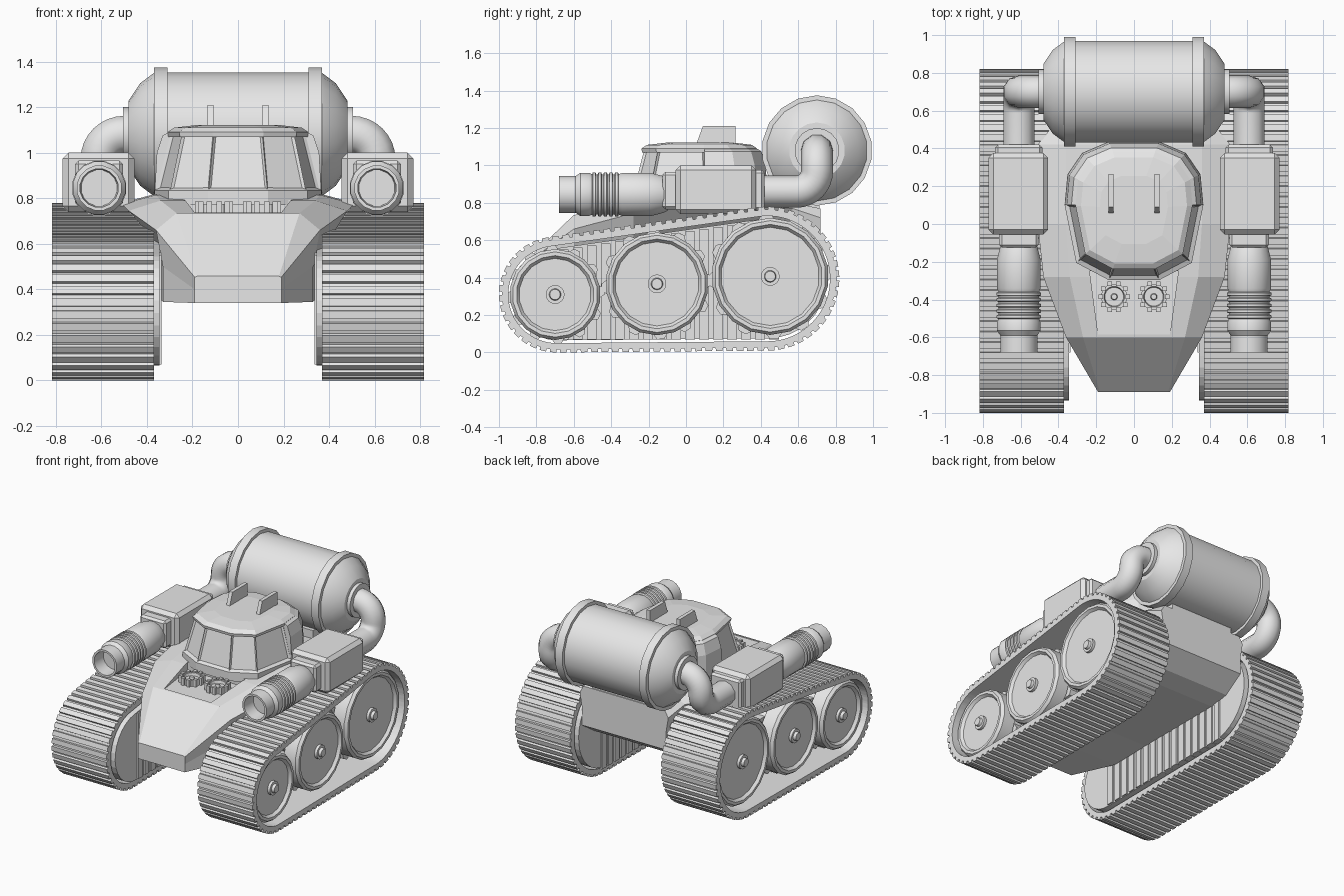
import bpy, bmesh
from math import sin, cos, pi, radians, acos, atan2, hypot
from mathutils import Vector

cube = bpy.data.objects.get("Cube")
if cube:
    bpy.data.objects.remove(cube, do_unlink=True)

grey = bpy.data.materials.new("plain_grey")
grey.use_nodes = True
grey.diffuse_color = (0.8, 0.8, 0.8, 1)
grey.node_tree.nodes["Principled BSDF"].inputs["Base Color"].default_value = (0.8, 0.8, 0.8, 1)


def finish(name, bm, mirror=False, smooth=0):
    """Turn a bmesh into an object, optionally mirrored across x."""
    bmesh.ops.recalc_face_normals(bm, faces=bm.faces)
    if smooth:
        for f in bm.faces:
            f.smooth = True
        for e in bm.edges:
            e.smooth = e.calc_face_angle(0) < radians(smooth)
    mesh = bpy.data.meshes.new(name)
    bm.to_mesh(mesh)
    bm.free()
    mesh.materials.append(grey)
    ob = bpy.data.objects.new(name, mesh)
    bpy.context.collection.objects.link(ob)
    if mirror:
        ob.modifiers.new("Mirror", 'MIRROR')
    return ob


def loft(bm, rings, caps=True, loop=False):
    """Skin closed rings of points one after another."""
    vs = [[bm.verts.new(p) for p in r] for r in rings]
    pairs = list(zip(vs, vs[1:])) + ([(vs[-1], vs[0])] if loop else [])
    for a, b in pairs:
        for i in range(len(a)):
            j = (i + 1) % len(a)
            bm.faces.new((a[i], a[j], b[j], b[i]))
    if caps and not loop:
        bm.faces.new(vs[0])
        bm.faces.new(vs[-1])


def lathe(bm, profile, centre, axis, sides=16):
    """Spin (distance, radius) pairs round an axis."""
    def point(a, r, t):
        u, v = r * cos(t), r * sin(t)
        return Vector(centre) + Vector({'x': (a, u, v), 'y': (u, a, v), 'z': (u, v, a)}[axis])
    loft(bm, [[point(a, r, 2 * pi * (i + .5) / sides) for i in range(sides)] for a, r in profile])


def block(bm, x, y, z, bevel=0):
    """Box between pairs of limits."""
    made = bmesh.ops.create_cube(bm, size=1)['verts']
    for v in made:
        v.co = [lim[0] if c < 0 else lim[1] for c, lim in zip(v.co, (x, y, z))]
    if bevel:
        edges = list({e for v in made for e in v.link_edges})
        bmesh.ops.bevel(bm, geom=edges, offset=bevel, segments=1, affect='EDGES')


# Track path: a loop round a small front circle and a large rear circle
FRONT, REAR, RF, RR = (-.69, .31), (.435, .395), .31, .385
dy, dz = REAR[0] - FRONT[0], REAR[1] - FRONT[1]
swing = acos((RF - RR) / hypot(dy, dz))
top, low = atan2(dz, dy) + swing, atan2(dz, dy) - swing
TOPLEN = (hypot(dy, dz) ** 2 - (RR - RF) ** 2) ** .5
LENGTHS = [RR * (top - low), TOPLEN, RF * (2 * pi - top + low), TOPLEN]


def on_path(s, inset):
    """Point at distance s along the track, moved inwards."""
    s %= sum(LENGTHS)
    for k, length in enumerate(LENGTHS):
        if s <= length:
            break
        s -= length
    f = s / length
    if k == 0:
        a, c, r = low + f * (top - low), REAR, RR
    elif k == 2:
        a, c, r = top + f * (2 * pi - top + low), FRONT, RF
    else:
        a = top if k == 1 else low
        g = 1 - f if k == 1 else f
        c, r = (FRONT[0] + g * dy, FRONT[1] + g * dz), RF + g * (RR - RF)
    return c[0] + (r - inset) * cos(a), c[1] + (r - inset) * sin(a)


# Ridged track belts
bm = bmesh.new()
rings, pads = [], 80
for i in range(pads):
    for part, depth in ((0, 0), (.62, 0), (.66, .016), (.96, .016)):
        s = (i + part) * sum(LENGTHS) / pads
        (y0, z0), (y1, z1) = on_path(s, depth), on_path(s, .05)
        rings.append([(.37, y0, z0), (.817, y0, z0), (.817, y1, z1), (.37, y1, z1)])
loft(bm, rings, loop=True)
finish("track_belt", bm, True)

# Inner side plates with upright slats
bm = bmesh.new()
outline = [on_path(i * sum(LENGTHS) / 64, .065) for i in range(64)]
loft(bm, [[(x, y, z) for y, z in outline] for x in (.345, .5)])
finish("track_side_plate", bm, True)
bm = bmesh.new()
for i in range(16):
    y = -.68 + i * .075
    roof = FRONT[1] + RF - .07 + (y - FRONT[0]) * .142
    block(bm, (.335, .58), (y, y + .052), (.07, roof))
finish("track_slats", bm, True)

# Road wheels with rim, recessed disc and hub
for name, y, z, r in (("front", -.7, .31, .243), ("middle", -.155, .367, .275), ("rear", .45, .407, .313)):
    bm = bmesh.new()
    lathe(bm, [(.5, r - .03), (.66, r - .03), (.67, r), (.765, r), (.785, r - .015), (.785, r - .035),
               (.765, r - .05), (.765, .05), (.785, .05), (.785, .032), (.805, .028)], (0, y, z), 'x', 18)
    finish(name + "_wheel", bm, True, 30)
    # Cog behind the wheel
    bm = bmesh.new()
    rings = []
    for x in (.6, .66):
        rings.append([])
        for i in range(48):
            rad = r + (.022 if i % 4 < 2 else -.02)
            a = 2 * pi * i / 48
            rings[-1].append((x, y + rad * cos(a), z + rad * sin(a)))
    loft(bm, rings)
    finish(name + "_wheel_cog", bm, True)

# Hull: y, then half-width and height of floor, knee, chine and deck edge
sections = [
    (-.89, (.19, .34), (.19, .4), (.19, .453), (.18, .458)),
    (-.6, (.33, .345), (.33, .5), (.36, .66), (.27, .735)),
    (-.28, (.34, .355), (.34, .58), (.48, .745), (.34, .79)),
    (0, (.34, .355), (.34, .6), (.51, .775), (.36, .815)),
    (.42, (.34, .355), (.34, .6), (.51, .78), (.36, .82)),
    (.57, (.34, .38), (.34, .6), (.39, .77), (.33, .8)),
    (.72, (.34, .48), (.34, .6), (.36, .72), (.33, .77))]
bm = bmesh.new()
loft(bm, [[(x, y, z) for x, z in pts] + [(-x, y, z) for x, z in reversed(pts)] for y, *pts in sections])
hull = finish("hull", bm)

# Sunken console bay in the foredeck
bm = bmesh.new()
loft(bm, [[(-.19, -.585, z), (.19, -.585, z), (.235, -.25, z), (-.235, -.25, z)] for z in (.733, .9)])
cutter = finish("console_cutter", bm)
cutter.hide_render = True
cut = hull.modifiers.new("Console", 'BOOLEAN')
cut.operation, cut.object, cut.solver = 'DIFFERENCE', cutter, 'EXACT'
bpy.context.view_layer.objects.active = hull
bpy.ops.object.modifier_apply(modifier=cut.name)
bpy.data.objects.remove(cutter, do_unlink=True)

# Toothed round vents in the bay
bm = bmesh.new()
lathe(bm, [(.73, .07), (.775, .07), (.775, .055), (.755, .05), (.755, .018), (.775, .014)], (.105, -.385, 0), 'z')
for i in range(10):
    a = 2 * pi * i / 10
    x, y = .105 + .072 * cos(a), -.385 + .072 * sin(a)
    block(bm, (x - .012, x + .012), (y - .012, y + .012), (.73, .785))
finish("deck_vent", bm, True)

# Cockpit with inset front windows
half = [(.13, -.29), (.3, -.2), (.36, .1), (.345, .26), (.27, .37), (.13, .43)]
plan = half + [(-x, y) for x, y in reversed(half)]


def ring(z, s):
    return [(x * s, .08 + (y - .08) * s, z) for x, y in plan]


bm = bmesh.new()
loft(bm, [ring(z, s) for z, s in ((.77, 1.02), (.835, 1.02), (.84, .99), (1.085, .82))])
panes = [f for f in bm.faces if .9 < f.calc_center_median().z < 1.05 and f.calc_center_median().y < 0]
bmesh.ops.recalc_face_normals(bm, faces=bm.faces)
bmesh.ops.inset_individual(bm, faces=panes, thickness=.014, depth=-.012)
finish("cockpit", bm)
bm = bmesh.new()
loft(bm, [ring(z, s) for z, s in ((1.07, .85), (1.09, .86), (1.11, .78), (1.122, .5))])
finish("cockpit_roof", bm)
# Solid rear shell of the cockpit
bm = bmesh.new()
back = [p for p in plan if p[1] > .05]
loft(bm, [[(x * s, .1 + (y - .1) * s, z) for x, y in back] for z, s in ((.8, 1.02), (1, .99), (1.075, .92), (1.1, .8))])
finish("cockpit_rear_shell", bm)

# Roof fins
bm = bmesh.new()
loft(bm, [[(x, .05, 1.1), (x, .09, 1.21), (x, .265, 1.21), (x, .265, 1.1)] for x in (.108, .135)])
finish("roof_fin", bm, True)

# Rear tank on its saddle
side = [(.505, .12), (.48, .12), (.48, .15), (.43, .225), (.37, .27), (.37, .295), (.31, .295), (.31, .272)]
bm = bmesh.new()
lathe(bm, side + [(-x, r) for x, r in reversed(side)], (0, .7, 1.08), 'x', 18)
finish("tank", bm, False, 30)
bm = bmesh.new()
block(bm, (-.26, .26), (.5, .715), (.72, .87))
finish("tank_saddle", bm)

# Bent feed pipes from the tank to the guns
quarter = [i * pi / 16 for i in range(9)]
path = [(.48, .7, 1.08)] + [(.5 + .11 * sin(a), .7, .97 + .11 * cos(a)) for a in quarter]
path += [(.61, .59 + .11 * cos(a), .97 - .11 * sin(a)) for a in quarter[1:]] + [(.61, .38, .86)]
curve = bpy.data.curves.new("pipe_path", 'CURVE')
curve.dimensions = '3D'
curve.bevel_depth, curve.bevel_resolution = .086, 3
spline = curve.splines.new('POLY')
spline.points.add(len(path) - 1)
for p, co in zip(spline.points, path):
    p.co = (*co, 1)
helper = bpy.data.objects.new("pipe_path", curve)
mesh = bpy.data.meshes.new_from_object(helper)
bpy.data.objects.remove(helper, do_unlink=True)
bm = bmesh.new()
bm.from_mesh(mesh)
finish("feed_pipe", bm, True, 40)

# Gun housings
bm = bmesh.new()
block(bm, (.455, .77), (-.055, .375), (.74, 1.0), .025)
block(bm, (.485, .735), (.36, .42), (.76, .975), .015)
block(bm, (.505, .715), (-.125, -.04), (.765, .965), .015)
finish("gun_housing", bm, True)

# Gun barrels with cooling ribs and hollow muzzle
profile = [(-.1, .09), (-.12, .1), (-.19, .118), (-.34, .118)]
for i in range(5):
    y = -.36 - i * .03
    profile += [(y, .11), (y - .004, .121), (y - .018, .121), (y - .022, .11)]
profile += [(-.52, .118), (-.565, .118), (-.59, .1), (-.68, .1), (-.68, .085), (-.58, .08)]
bm = bmesh.new()
lathe(bm, profile, (.61, 0, .845), 'y')
finish("gun_barrel", bm, True, 30)
